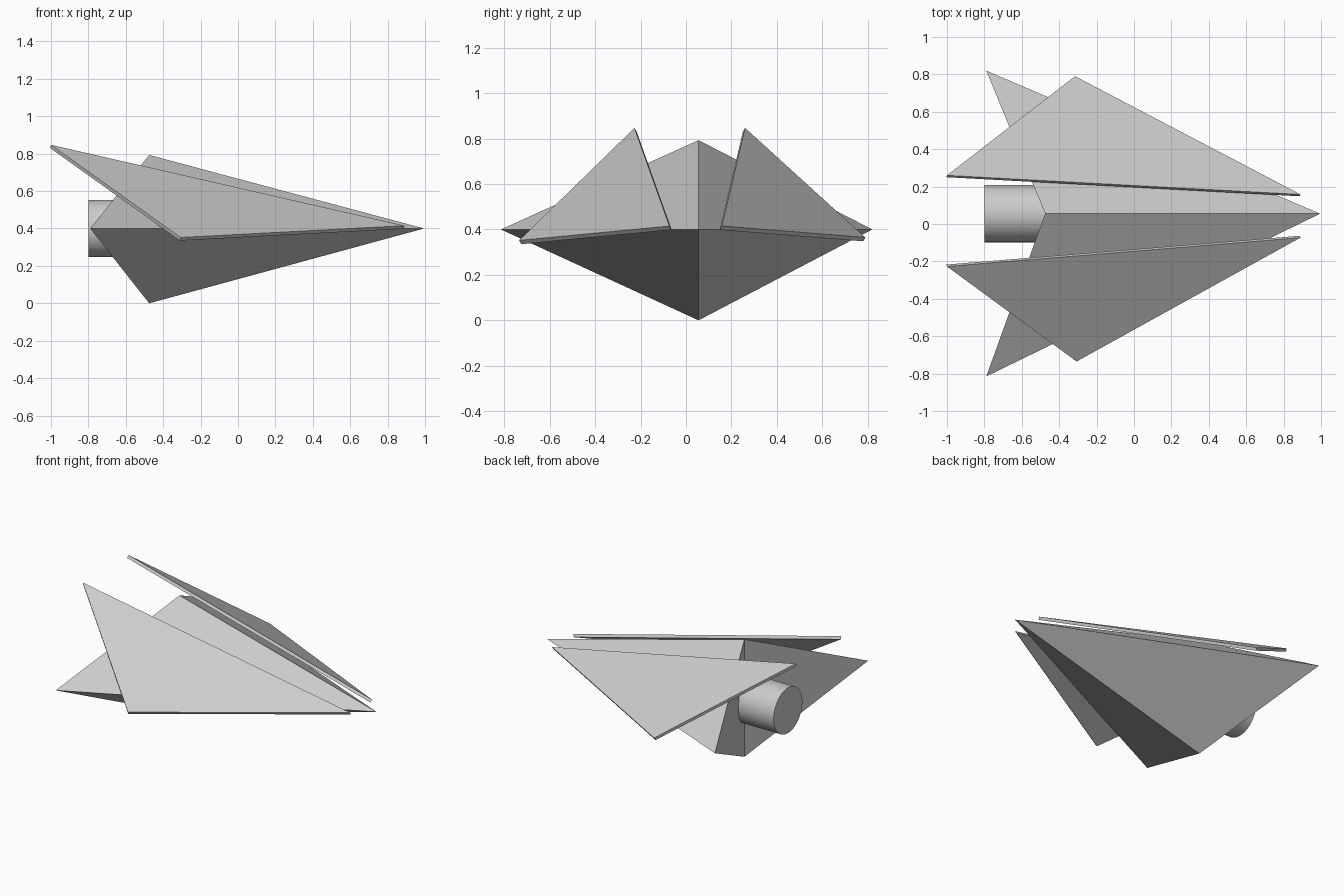
import bpy
import bmesh
import math
from mathutils import Vector

cube = bpy.data.objects.get("Cube")
if cube:
    bpy.data.objects.remove(cube, do_unlink=True)

# One plain grey for the whole craft
grey = bpy.data.materials.new("hull_grey")
grey.use_nodes = True
colour = (0.6, 0.6, 0.6, 1.0)
grey.diffuse_color = colour
grey.node_tree.nodes["Principled BSDF"].inputs["Base Color"].default_value = colour


def make_object(name, bm):
    bmesh.ops.recalc_face_normals(bm, faces=bm.faces[:])
    mesh = bpy.data.meshes.new(name)
    bm.to_mesh(mesh)
    bm.free()
    mesh.materials.append(grey)
    obj = bpy.data.objects.new(name, mesh)
    bpy.context.collection.objects.link(obj)
    return obj


def make_plate(name, corners, thickness):
    """Triangular plate; the corners lie on its upper surface."""
    top = [Vector(c) for c in corners]
    normal = (top[1] - top[0]).cross(top[2] - top[0]).normalized()
    if normal.z < 0:
        normal.negate()
    bm = bmesh.new()
    face = bm.faces.new([bm.verts.new(c) for c in top])
    extruded = bmesh.ops.extrude_face_region(bm, geom=[face], use_keep_orig=True)
    moved = [g for g in extruded["geom"] if isinstance(g, bmesh.types.BMVert)]
    bmesh.ops.translate(bm, verts=moved, vec=-normal * thickness)
    return make_object(name, bm)


# Hull: two tetrahedra sharing the upright middle plane, notched at the rear
mid_y = 0.055
bm = bmesh.new()
nose = bm.verts.new((0.995, mid_y, 0.4))
crest = bm.verts.new((-0.475, mid_y, 0.793))
keel = bm.verts.new((-0.475, mid_y, 0.0))
for tip_y in (0.82, -0.815):
    tip = bm.verts.new((-0.79, tip_y, 0.4))
    for a, b in ((nose, crest), (crest, keel), (keel, nose)):
        bm.faces.new((a, b, tip))
make_object("hull", bm)

# Raised wing plates
make_plate("left_wing_plate",
           [(-1.0, 0.26, 0.847), (0.89, 0.158, 0.415), (-0.315, 0.79, 0.365)], 0.02)
make_plate("right_wing_plate",
           [(-1.0, -0.227, 0.847), (0.89, -0.073, 0.415), (-0.307, -0.735, 0.352)], 0.02)

# Engine tube at the rear
bpy.ops.mesh.primitive_cylinder_add(
    vertices=64, radius=0.153, depth=0.5,
    location=(-0.55, mid_y, 0.4), rotation=(0, math.pi / 2, 0))
engine = bpy.context.object
engine.name = "engine"
engine.data.materials.append(grey)
bpy.ops.object.shade_smooth_by_angle(angle=math.radians(30))
